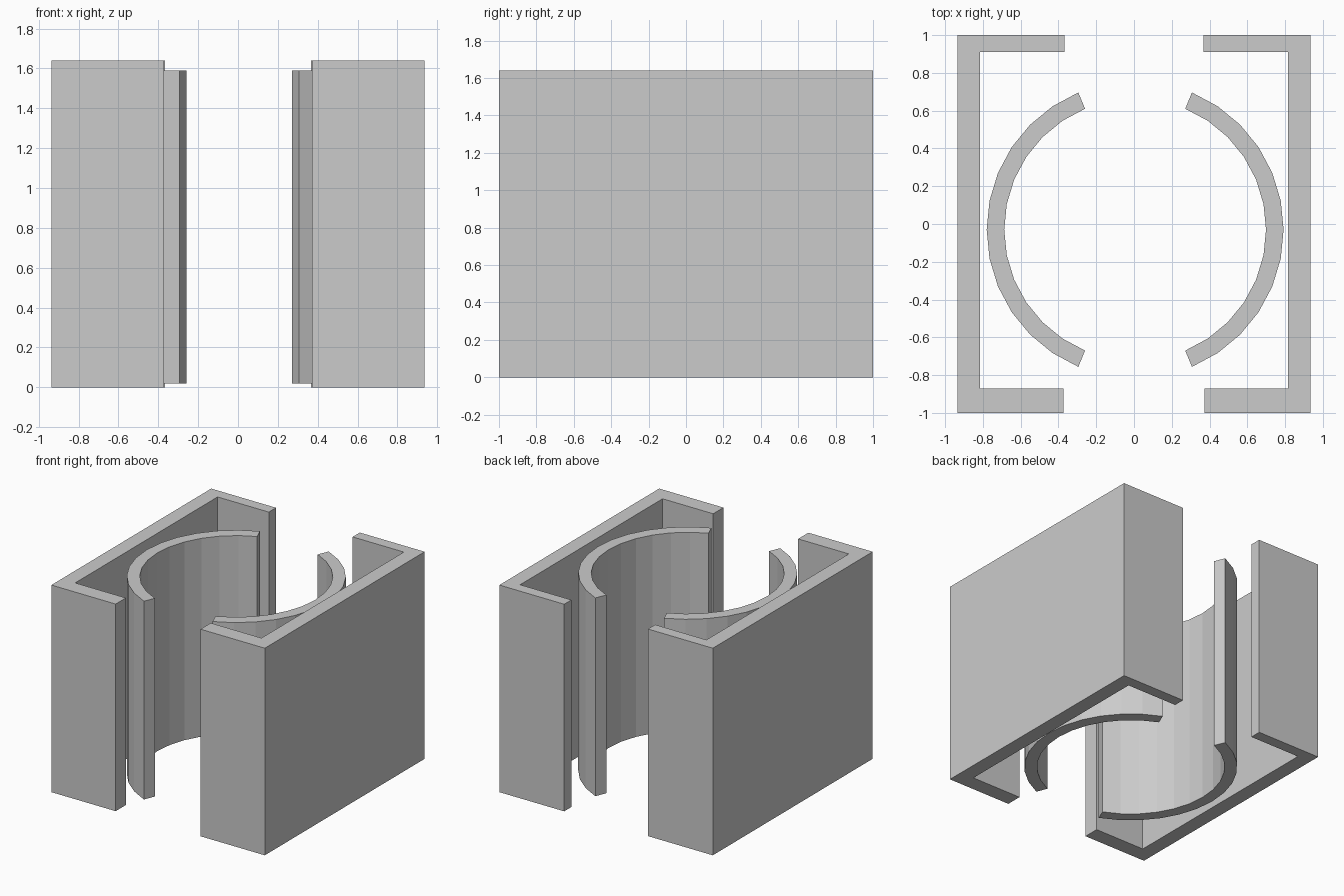
import bpy, bmesh
from math import radians, sin, cos

if "Cube" in bpy.data.objects:
    bpy.data.objects.remove(bpy.data.objects["Cube"])


def extrude_outline(name, points, z0, z1):
    """Solid prism from a flat outline in plan view."""
    bm = bmesh.new()
    face = bm.faces.new([bm.verts.new((x, y, z0)) for x, y in points])
    top = bmesh.ops.extrude_face_region(bm, geom=[face])["geom"]
    verts = [g for g in top if isinstance(g, bmesh.types.BMVert)]
    bmesh.ops.translate(bm, verts=verts, vec=(0, 0, z1 - z0))
    bmesh.ops.recalc_face_normals(bm, faces=bm.faces)
    mesh = bpy.data.meshes.new(name)
    bm.to_mesh(mesh)
    bm.free()
    obj = bpy.data.objects.new(name, mesh)
    bpy.context.collection.objects.link(obj)
    return obj


# Channel-shaped outer walls, thicker flange at the front
channel = [(0.935, -1), (0.935, 1), (0.367, 1), (0.367, 0.91),
           (0.816, 0.91), (0.816, -0.872), (0.372, -0.872), (0.372, -1)]

# Curved inner shells: 12 facets of a 32-sided ring each
CX, CY, R_OUT, R_IN, STEPS = 0.006, -0.03, 0.786, 0.693, 12
angles = [radians(-67.5 + 11.25 * i) for i in range(STEPS + 1)]
arc = [(R_OUT * cos(a), R_OUT * sin(a)) for a in angles]
arc += [(R_IN * cos(a), R_IN * sin(a)) for a in reversed(angles)]

for side, s in (("right", 1), ("left", -1)):
    extrude_outline(f"{side}_channel_wall", [(s * x, y) for x, y in channel], 0, 1.64)
    extrude_outline(f"{side}_curved_shell",
                    [(CX + s * x, CY + y) for x, y in arc], 0.02, 1.59)
